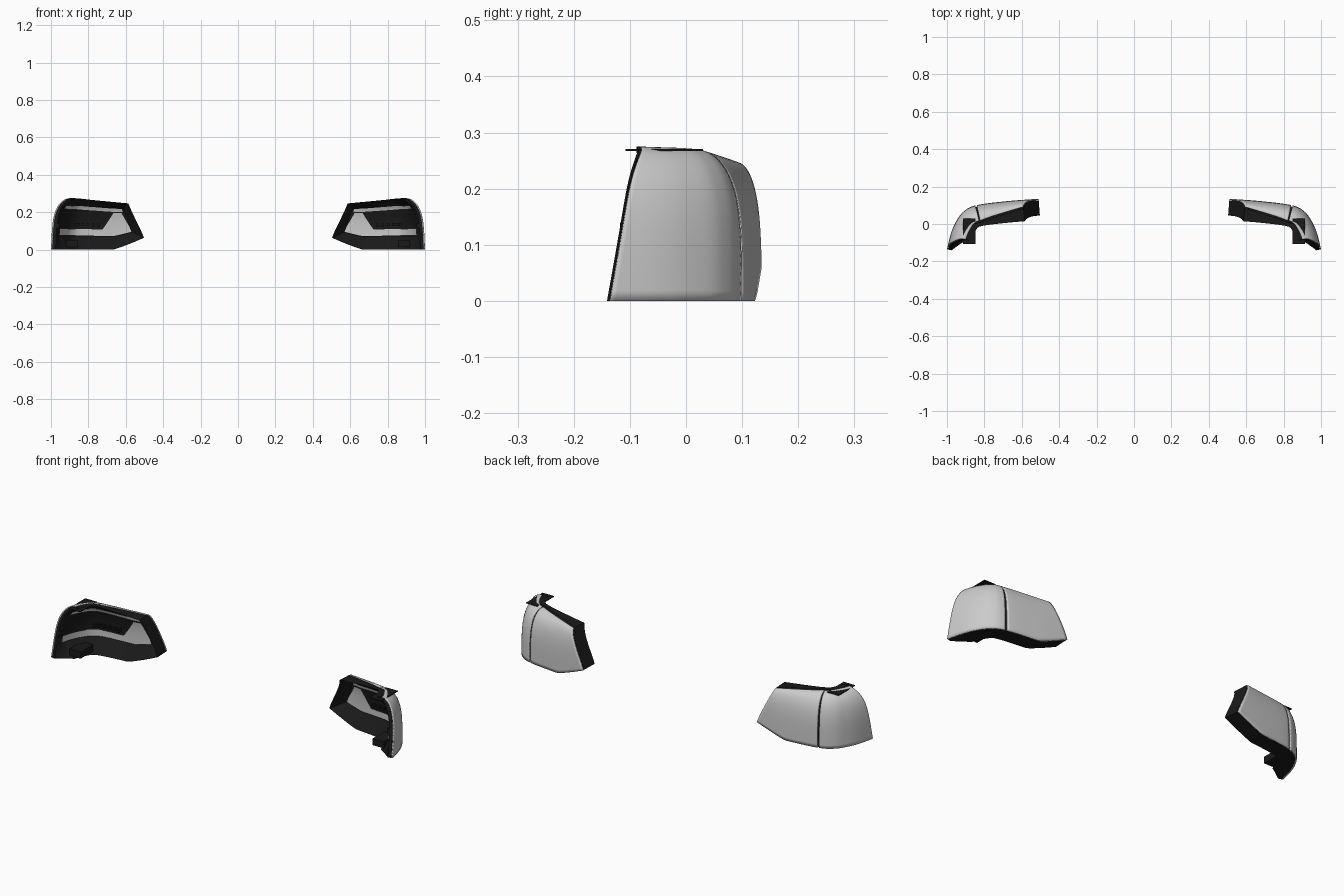
import bpy, bmesh, math
from mathutils import Vector

if "Cube" in bpy.data.objects:
    bpy.data.objects.remove(bpy.data.objects["Cube"])

black = bpy.data.materials.new("black_plastic")
black.diffuse_color = (0.01, 0.01, 0.01, 1)
black.use_nodes = True
black.node_tree.nodes["Principled BSDF"].inputs["Base Color"].default_value = black.diffuse_color

# Plan curve of the right-hand lamp, inner end to wrapped outer end
PLAN = [(.51, .135), (.68, .122), (.845, .10), (.912, .066),
        (.952, .012), (.979, -.05), (1.0, -.135)]
SEAM_X = .845


def catmull(pts, n):
    p = [Vector(q) for q in pts]
    p = [2 * p[0] - p[1]] + p + [2 * p[-1] - p[-2]]
    out = []
    for i in range(1, len(p) - 2):
        a, b, c, d = p[i - 1:i + 3]
        for k in range(n):
            t = k / n
            out.append(.5 * (2 * b + (c - a) * t + (2 * a - 5 * b + 4 * c - d) * t * t
                             + (3 * b - a - 3 * c + d) * t ** 3))
    return out + [p[-2]]


CURVE = catmull(PLAN, 16)
LEN = [0]
for a, b in zip(CURVE, CURVE[1:]):
    LEN.append(LEN[-1] + (b - a).length)
TOTAL = LEN[-1]
SEAM = next(l for l, p in zip(LEN, CURVE) if p.x >= SEAM_X - 1e-4)


def along(s):
    s = min(max(s, 0), TOTAL)
    for i in range(len(LEN) - 1):
        if s <= LEN[i + 1]:
            return CURVE[i].lerp(CURVE[i + 1], (s - LEN[i]) / (LEN[i + 1] - LEN[i]))
    return CURVE[-1].copy()


def surf(u, h, off=0.0):
    """Lamp skin: u 0..1 inner lens, 1..2 outer lens, h height fraction, off inward."""
    start = .085 * h ** 1.2
    end = TOTAL - .05 * h - .03 * h ** 8
    s = start + (SEAM - start) * u if u < 1 else SEAM + (end - SEAM) * (u - 1)
    p = along(s)
    t = (along(s + .012) - along(s - .012)).normalized()
    k = .45 + .55 * min(1, u / .95)
    roll = .085 * k * (1 - math.sqrt(max(0, 1 - h ** 4)))
    inset = max(roll, min(roll + off, .115))
    p = p - Vector((-t.y, t.x)) * inset
    zb = .06 * max(0, 1 - (p.x - .51) / .16) ** 1.15
    zt = .247 + .023 * u if u < 1 else .270 + .005 * (u - 1)
    return Vector((p.x, p.y, zb + (zt - zb) * h))


def finish(name, bm, mat=None, thick=0):
    me = bpy.data.meshes.new(name)
    bm.to_mesh(me)
    bm.free()
    ob = bpy.data.objects.new(name, me)
    bpy.context.collection.objects.link(ob)
    if mat:
        me.materials.append(mat)
    bpy.ops.object.select_all(action='DESELECT')
    ob.select_set(True)
    bpy.context.view_layer.objects.active = ob
    bpy.ops.object.shade_smooth_by_angle(angle=math.radians(35))
    if thick:
        m = ob.modifiers.new("thickness", 'SOLIDIFY')
        m.thickness, m.offset = thick, -1
    ob.modifiers.new("other_side", 'MIRROR')
    return ob


def grid(bm, f, nu, nv):
    vs = [[bm.verts.new(f(i / nu, j / nv)) for j in range(nv + 1)] for i in range(nu + 1)]
    for i in range(nu):
        for j in range(nv):
            bm.faces.new((vs[i][j], vs[i][j + 1], vs[i + 1][j + 1], vs[i + 1][j]))
    return vs


def lerp(a, b, t):
    return a + (b - a) * t


# Two grey lens skins with a seam gap
for name, u0, u1, n in (("inner_lens", 0, .985, 24), ("outer_lens", 1.015, 2, 32)):
    bm = bmesh.new()
    grid(bm, lambda a, b: surf(lerp(u0, u1, a), math.sin(b * math.pi / 2)), n, 24)
    finish(name, bm, None, .007)

# Black housing: recessed panel, flange and outer wall
NU, NV = 48, 16
bm = bmesh.new()
panel = grid(bm, lambda a, b: surf(lerp(.13, 1.95, a), lerp(.27, .87, b), .03), NU, NV)
ring = ([(i, 0) for i in range(NU)] + [(NU, j) for j in range(NV)]
        + [(i, NV) for i in range(NU, 0, -1)] + [(0, j) for j in range(NV, 0, -1)])


def edge(i, j, deep):
    u, h = 2 * i / NU, math.sin(j / NV * math.pi / 2)
    off = .008
    if deep:
        off = .09 if u < 1.75 else lerp(.09, .025, (u - 1.75) / .25)
    return surf(u, h, off)


loops = [[panel[i][j] for i, j in ring],
         [bm.verts.new(edge(i, j, True)) for i, j in ring],
         [bm.verts.new(edge(i, j, False)) for i, j in ring]]
for A, B in zip(loops, loops[1:]):
    for k in range(len(ring)):
        m = (k + 1) % len(ring)
        bm.faces.new((A[k], A[m], B[m], B[k]))
bmesh.ops.recalc_face_normals(bm, faces=bm.faces[:])
finish("housing", bm, black)

# Grey light guide in a C shape: (u, h) corners bl, br, tr, tl
GUIDE = {"lower_light_guide": ((.14, .28), (1.93, .28), (1.93, .41), (.14, .41)),
         "slanted_light_guide": ((.14, .41), (.62, .41), (.36, .77), (.2, .77)),
         "upper_light_guide": ((.17, .79), (1.88, .79), (1.88, .86), (.17, .86))}
for name, c in GUIDE.items():
    bl, br, tr, tl = [Vector(q) for q in c]
    bm = bmesh.new()

    def patch(a, b):
        q = bl.lerp(br, a).lerp(tl.lerp(tr, a), b)
        return surf(q.x, q.y, .037)
    grid(bm, patch, 40, 6)
    bmesh.ops.reverse_faces(bm, faces=bm.faces[:])
    finish(name, bm)


def box(name, x, y, z):
    bm = bmesh.new()
    bmesh.ops.create_cube(bm, size=1)
    for v in bm.verts:
        v.co = Vector([lerp(r[0], r[1], c + .5) for r, c in zip((x, y, z), v.co)])
    finish(name, bm, black)


# Mounting tab, lower bracket and locating peg
box("top_mounting_tab", (.848, .915), (-.108, .03), (.267, .271))
box("lower_bracket", (.855, .92), (-.095, .01), (.015, .05))
box("locating_peg", (.955, .972), (-.118, -.09), (.115, .14))

# Small ribs on the dark middle panel
for i in range(6):
    p = surf(.68 + i * .1, .5, .04)
    box("panel_rib", (p.x - .006, p.x + .006), (p.y - .012, p.y + .012), (p.z - .008, p.z + .008))
